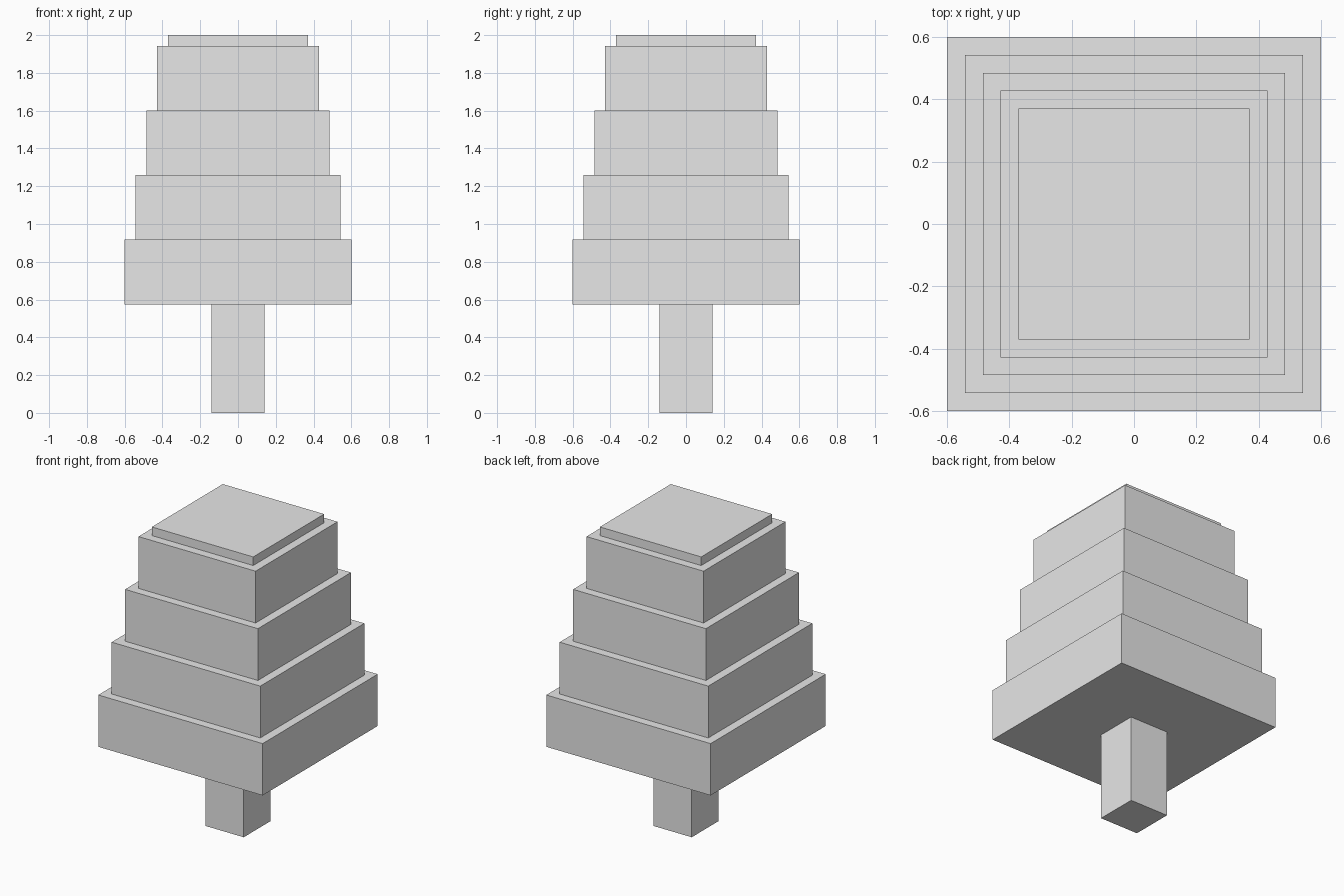
import bpy

# Remove the default cube
old = bpy.data.objects.get("Cube")
if old:
    bpy.data.objects.remove(old, do_unlink=True)

# Plain grey used by every part
grey = bpy.data.materials.new("light_grey")
grey.use_nodes = True
colour = (0.8, 0.8, 0.8, 1.0)
grey.diffuse_color = colour
grey.node_tree.nodes["Principled BSDF"].inputs["Base Color"].default_value = colour


def block(name, half_width, bottom, top):
    """Square block centred on the z axis between two heights."""
    bpy.ops.mesh.primitive_cube_add(size=1, location=(0, 0, (bottom + top) / 2))
    obj = bpy.context.object
    obj.name = name
    obj.scale = (2 * half_width, 2 * half_width, top - bottom)
    bpy.ops.object.transform_apply(location=False, rotation=False, scale=True)
    obj.data.materials.append(grey)
    return obj


TRUNK_TOP = 0.575
TIER_HEIGHT = 0.342
TIERS = 4
BASE_HALF = 0.6
STEP = 0.0575

# Trunk
block("trunk", 0.14, 0, TRUNK_TOP)

# Foliage tiers, each narrower than the one below
for i in range(TIERS):
    z = TRUNK_TOP + i * TIER_HEIGHT
    block(f"foliage_tier_{i + 1}", BASE_HALF - i * STEP, z, z + TIER_HEIGHT)

# Thin cap on top
block("foliage_cap", BASE_HALF - TIERS * STEP, TRUNK_TOP + TIERS * TIER_HEIGHT, 2.0)
